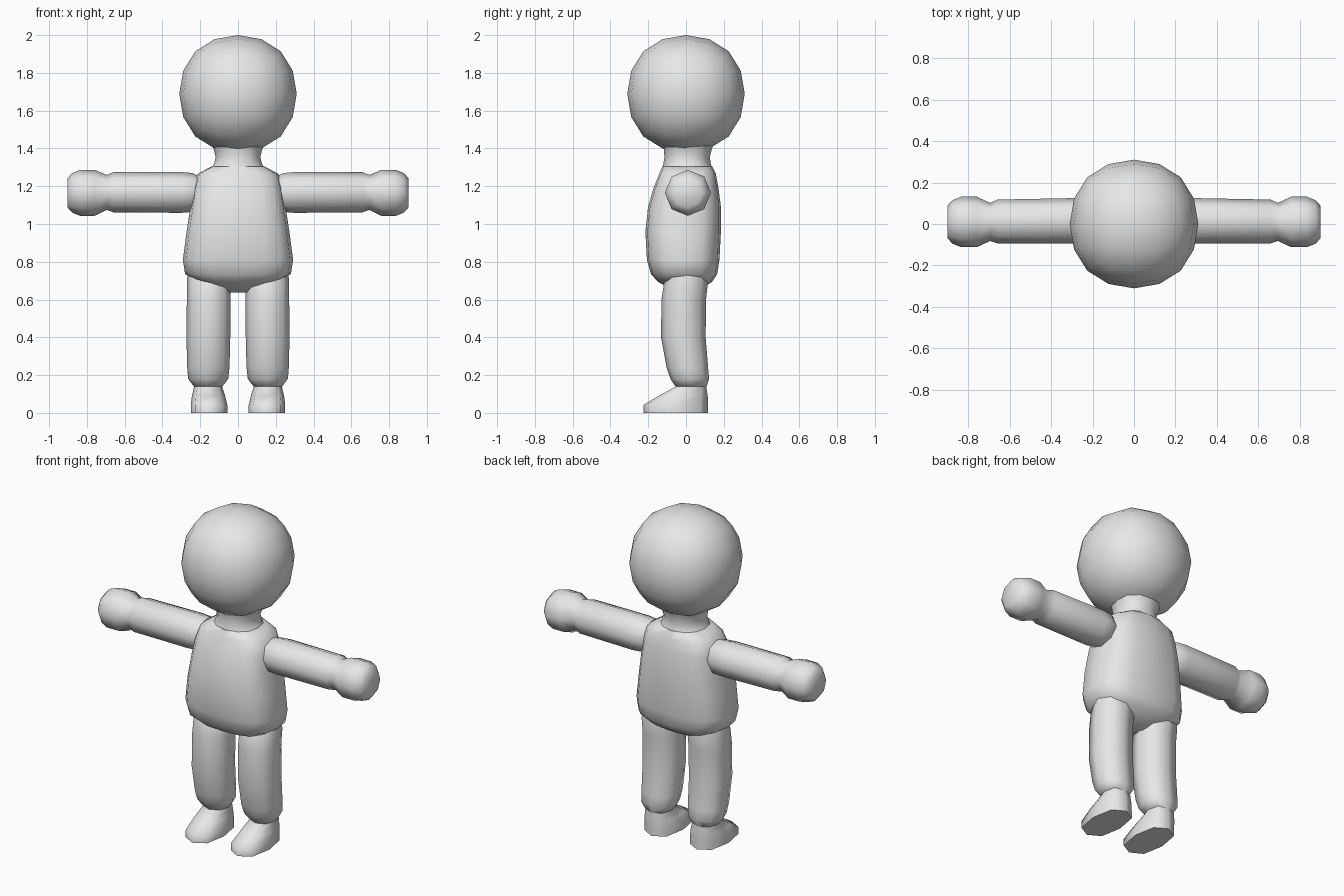
import bpy, bmesh, math

if "Cube" in bpy.data.objects:
    bpy.data.objects.remove(bpy.data.objects["Cube"])

grey = bpy.data.materials.new("plain grey")
grey.diffuse_color = (0.8, 0.8, 0.8, 1)
grey.use_nodes = True
grey.node_tree.nodes["Principled BSDF"].inputs["Base Color"].default_value = grey.diffuse_color


def finish(obj, angle=60):
    obj.data.materials.append(grey)
    bpy.ops.object.select_all(action='DESELECT')
    obj.select_set(True)
    bpy.context.view_layer.objects.active = obj
    bpy.ops.object.shade_smooth_by_angle(angle=math.radians(angle))


def loft(name, rings, sides=8, power=2.0, along_x=False, side=1):
    """Skin a stack of rings: (position, centre_a, radius_a, centre_b, radius_b).
    Upright parts use a = x, b = y; parts along x use a = y, b = z."""
    bm = bmesh.new()
    loops = []
    for pos, ca, ra, cb, rb in rings:
        loop = []
        for i in range(sides):
            t = 2 * math.pi * i / sides
            c, s = math.cos(t), math.sin(t)
            a = ca + ra * math.copysign(abs(c) ** (2 / power), c)
            b = cb + rb * math.copysign(abs(s) ** (2 / power), s)
            co = (pos, a, b) if along_x else (a, b, pos)
            loop.append(bm.verts.new((co[0] * side, co[1], co[2])))
        loops.append(loop)
    for low, high in zip(loops, loops[1:]):
        for i in range(sides):
            j = (i + 1) % sides
            bm.faces.new((low[i], low[j], high[j], high[i]))
    bm.faces.new(loops[0])
    bm.faces.new(loops[-1])
    bmesh.ops.recalc_face_normals(bm, faces=bm.faces)
    mesh = bpy.data.meshes.new(name)
    bm.to_mesh(mesh)
    bm.free()
    obj = bpy.data.objects.new(name, mesh)
    bpy.context.collection.objects.link(obj)
    finish(obj)
    return obj


# head: a cube rounded by subdivision, then fitted to its size
bpy.ops.mesh.primitive_cube_add(size=2)
head = bpy.context.object
head.name = "head"
mod = head.modifiers.new("round", 'SUBSURF')
mod.levels = mod.render_levels = 2
bpy.ops.object.modifier_apply(modifier=mod.name)
reach = max(v.co.x for v in head.data.vertices)
for v in head.data.vertices:
    v.co = v.co * (0.311 / reach)
    v.co.z += 1.689
finish(head)

# torso with shoulders
loft("torso", [
    (0.638, 0, 0.05, 0.0, 0.04),
    (0.662, 0, 0.13, 0.0, 0.09),
    (0.695, 0, 0.21, -0.005, 0.145),
    (0.735, 0, 0.280, -0.01, 0.175),
    (0.81, 0, 0.292, -0.015, 0.192),
    (0.96, 0, 0.272, -0.015, 0.200),
    (1.09, 0, 0.252, -0.008, 0.193),
    (1.19, 0, 0.237, 0.0, 0.172),
    (1.265, 0, 0.215, 0.008, 0.150),
    (1.305, 0, 0.140, 0.007, 0.132),
], sides=16, power=2.9)

# neck, flaring into the head
loft("neck", [
    (1.28, 0, 0.155, 0.008, 0.135),
    (1.315, 0, 0.128, 0.006, 0.126),
    (1.355, 0, 0.118, 0.006, 0.120),
    (1.40, 0, 0.130, 0.010, 0.128),
    (1.43, 0, 0.140, 0.010, 0.138),
], sides=12, power=2.2)

for side, label in ((-1, "right"), (1, "left")):
    # arm, wrist and mitten hand
    loft(label + "_arm_and_hand", [
        (0.19, 0.015, 0.075, 1.17, 0.075),
        (0.24, 0.015, 0.105, 1.167, 0.103),
        (0.30, 0.015, 0.110, 1.167, 0.108),
        (0.66, 0.012, 0.106, 1.168, 0.106),
        (0.695, 0.010, 0.092, 1.167, 0.093),
        (0.76, 0.010, 0.122, 1.165, 0.122),
        (0.835, 0.010, 0.122, 1.165, 0.122),
        (0.878, 0.010, 0.105, 1.165, 0.105),
        (0.902, 0.010, 0.078, 1.165, 0.078),
    ], along_x=True, side=side)

    # leg
    loft(label + "_leg", [
        (0.135, 0.158, 0.072, 0.027, 0.080),
        (0.18, 0.158, 0.106, 0.020, 0.102),
        (0.24, 0.157, 0.112, 0.007, 0.110),
        (0.40, 0.157, 0.116, -0.014, 0.118),
        (0.60, 0.155, 0.116, -0.012, 0.118),
        (0.69, 0.155, 0.116, 0.0, 0.116),
        (0.735, 0.155, 0.112, 0.005, 0.095),
    ], power=2.3, side=1).scale.x = 1
    leg = bpy.context.object
    for v in leg.data.vertices:
        v.co.x *= side
    if side < 0:
        leg.data.flip_normals()

    # foot with sloping toe
    loft_rings = [
        (0.0, 0.153, 0.097, -0.054, 0.171),
        (0.042, 0.153, 0.097, -0.054, 0.171),
        (0.09, 0.156, 0.088, -0.015, 0.130),
        (0.14, 0.158, 0.074, 0.027, 0.080),
        (0.165, 0.158, 0.074, 0.027, 0.078),
    ]
    loft(label + "_foot", [(z, side * x, rx, y, ry) for z, x, rx, y, ry in loft_rings],
         power=2.5)
